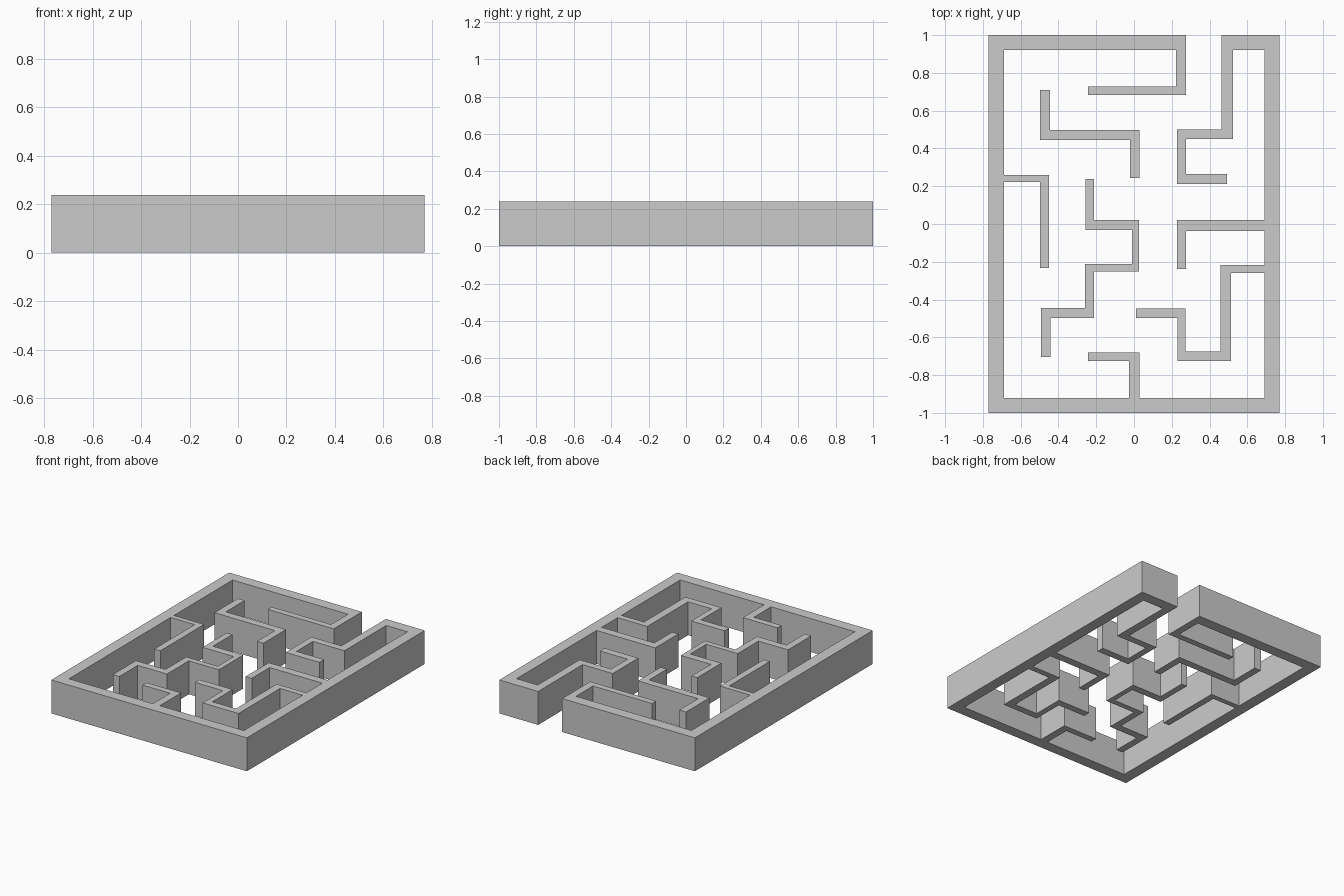
import bpy, bmesh
from math import radians

HEIGHT = 0.238


def maze_part(name, bars):
    """Merge overlapping bars (x0, x1, y0, y1) into one outline and raise it."""
    xs = sorted({v for b in bars for v in b[:2]})
    ys = sorted({v for b in bars for v in b[2:]})
    bm = bmesh.new()
    for x0, x1 in zip(xs, xs[1:]):
        for y0, y1 in zip(ys, ys[1:]):
            cx, cy = (x0 + x1) / 2, (y0 + y1) / 2
            if any(b[0] < cx < b[1] and b[2] < cy < b[3] for b in bars):
                bm.faces.new([bm.verts.new((x, y, 0)) for x, y in
                              ((x0, y0), (x1, y0), (x1, y1), (x0, y1))])
    bmesh.ops.remove_doubles(bm, verts=bm.verts[:], dist=1e-5)
    bmesh.ops.dissolve_limit(bm, angle_limit=radians(1),
                             verts=bm.verts[:], edges=bm.edges[:])
    grown = bmesh.ops.extrude_face_region(bm, geom=bm.faces[:])["geom"]
    bmesh.ops.translate(bm, vec=(0, 0, HEIGHT),
                        verts=[g for g in grown if isinstance(g, bmesh.types.BMVert)])
    bmesh.ops.recalc_face_normals(bm, faces=bm.faces[:])
    mesh = bpy.data.meshes.new(name)
    bm.to_mesh(mesh)
    bm.free()
    obj = bpy.data.objects.new(name, mesh)
    bpy.context.collection.objects.link(obj)


# Thick outer frame with the entrance gap at the back
frame = [
    (-0.77, -0.687, -1, 1), (0.69, 0.77, -1, 1), (-0.77, 0.77, -1, -0.92),
    (-0.77, 0.275, 0.92, 1), (0.464, 0.77, 0.92, 1),
]
# Walls growing inward from the back edge, either side of the gap
back_walls = [
    (0.222, 0.275, 0.684, 1), (-0.243, 0.275, 0.684, 0.729),
    (0.464, 0.523, 0.45, 1), (0.227, 0.523, 0.45, 0.50),
    (0.227, 0.275, 0.212, 0.50), (0.227, 0.492, 0.212, 0.265),
]
# Walls growing from the left side and from the front
left_front_walls = [
    (-0.70, -0.449, 0.223, 0.26), (-0.497, -0.449, -0.233, 0.26),
    (-0.026, 0.029, -0.95, -0.681), (-0.243, 0.029, -0.726, -0.681),
]
# Walls growing from the right side
right_walls = [
    (0.227, 0.70, -0.037, 0.021), (0.227, 0.275, -0.238, 0.021),
    (0.457, 0.70, -0.26, -0.217), (0.457, 0.513, -0.726, -0.217),
    (0.23, 0.513, -0.726, -0.676), (0.23, 0.272, -0.726, -0.448),
    (0.011, 0.272, -0.498, -0.448),
]
maze_part("frame_and_attached_walls",
          frame + back_walls + left_front_walls + right_walls)

# Free-standing zigzag near the back left
maze_part("back_island_wall", [
    (-0.497, -0.444, 0.445, 0.71), (-0.497, 0.029, 0.445, 0.498),
    (-0.021, 0.029, 0.244, 0.498),
])

# Free-standing staircase wall in the middle
maze_part("centre_island_wall", [
    (-0.256, -0.211, -0.032, 0.238), (-0.256, 0.026, -0.032, 0.021),
    (-0.011, 0.026, -0.252, 0.021), (-0.259, 0.026, -0.252, -0.212),
    (-0.259, -0.211, -0.498, -0.212), (-0.492, -0.211, -0.498, -0.445),
    (-0.492, -0.441, -0.705, -0.445),
])
